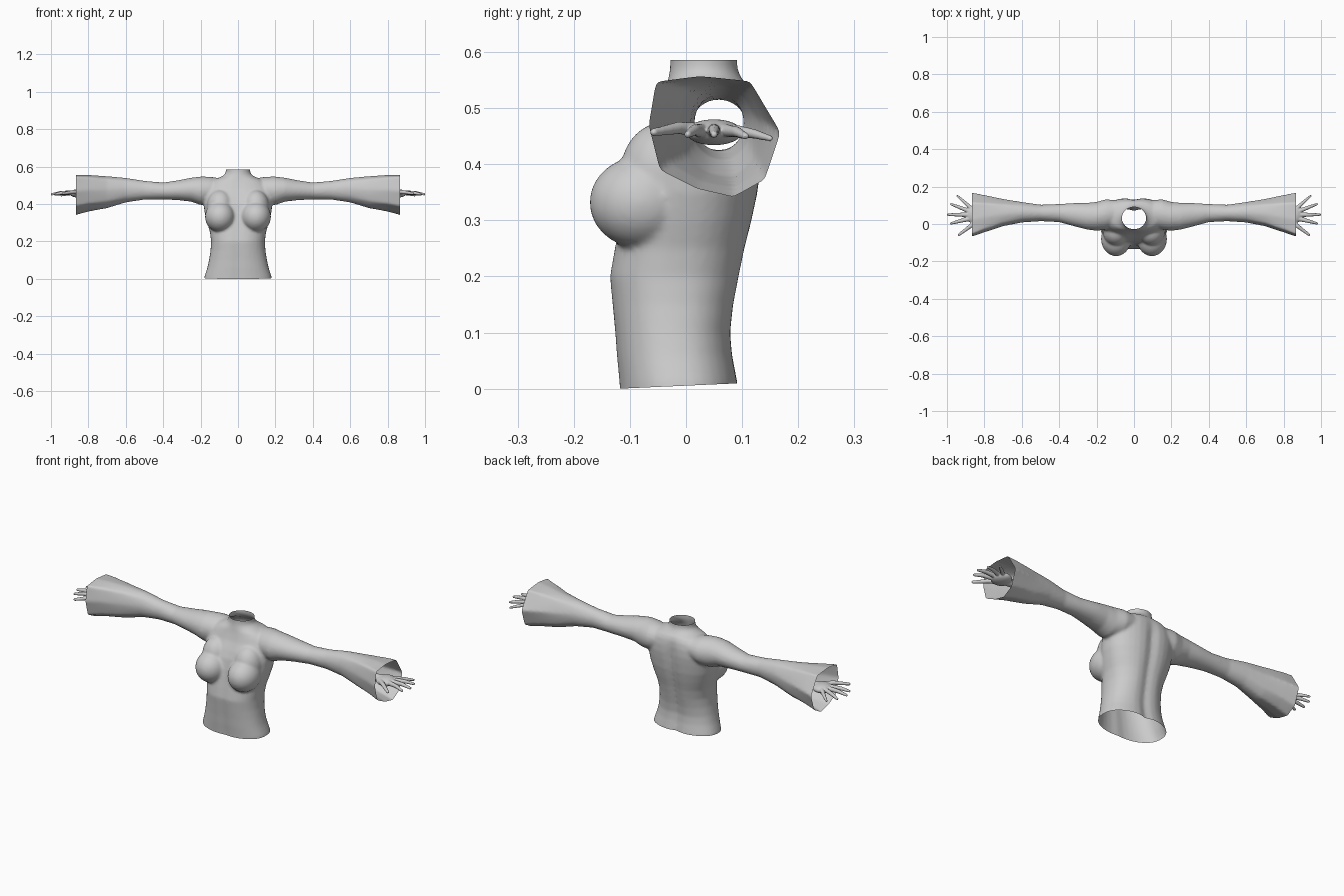
import bpy, bmesh, math
from mathutils import Vector

if "Cube" in bpy.data.objects:
    bpy.data.objects.remove(bpy.data.objects["Cube"])

N = 36

# nine-sided cuff outline in (y, z)
CUFF = [(-.065, .47), (-.052, .547), (.025, .557), (.114, .548), (.168, .457),
        (.14, .373), (.085, .342), (.02, .357), (-.045, .39)]
CY, CZ, RY, RZ = .0515, .4495, .1165, .1075


def cuff_unit(i):
    k, f = divmod(i, N // 9)
    a, b = Vector(CUFF[k]), Vector(CUFF[(k + 1) % 9])
    p = a.lerp(b, f / (N // 9))
    return Vector(((p.x - CY) / RY, (p.y - CZ) / RZ))


def loft(bm, rings):
    rows = [[bm.verts.new(p) for p in ring] for ring in rings]
    for a, b in zip(rows, rows[1:]):
        for i in range(N):
            j = (i + 1) % N
            bm.faces.new((a[i], a[j], b[j], b[i]))
    bm.faces.new(rows[0])
    bm.faces.new(rows[-1])


def ball(bm, centre, radii):
    made = bmesh.ops.create_uvsphere(bm, u_segments=32, v_segments=20, radius=1)
    for v in made['verts']:
        v.co = Vector(centre) + Vector(c * r for c, r in zip(v.co, radii))


def limb(bm, pts):
    # tapered rods joined by balls; pts = (x, y, z, radius)
    for *c, r in pts:
        ball(bm, c, (r, r, r))
    for p, q in zip(pts, pts[1:]):
        a, b = Vector(p[:3]), Vector(q[:3])
        m = (b - a).to_track_quat('Z', 'Y').to_matrix().to_4x4()
        m.translation = (a + b) / 2
        bmesh.ops.create_cone(bm, cap_ends=True, segments=16, radius1=p[3],
                              radius2=q[3], depth=(b - a).length, matrix=m)


def fuse(bm, name, voxel, passes):
    # merge overlapping solids into one smooth skin
    bmesh.ops.recalc_face_normals(bm, faces=bm.faces)
    me = bpy.data.meshes.new(name)
    bm.to_mesh(me)
    bm.free()
    ob = bpy.data.objects.new(name, me)
    bpy.context.collection.objects.link(ob)
    bpy.context.view_layer.objects.active = ob
    rm = ob.modifiers.new('fuse', 'REMESH')
    rm.mode = 'VOXEL'
    rm.voxel_size = voxel
    sm = ob.modifiers.new('soften', 'SMOOTH')
    sm.factor, sm.iterations = .5, passes
    for m in ('fuse', 'soften'):
        bpy.ops.object.modifier_apply(modifier=m)
    return ob


def smooth(ob):
    for p in ob.data.polygons:
        p.use_smooth = True


# torso: z, half width, front y, back y
TORSO = [(-.04, .185, -.118, .098), (.01, .18, -.121, .096), (.06, .164, -.126, .087),
         (.10, .155, -.129, .084), (.15, .147, -.134, .09), (.20, .144, -.139, .10),
         (.25, .15, -.13, .11), (.30, .165, -.12, .122), (.35, .178, -.11, .132),
         (.40, .184, -.098, .138), (.44, .186, -.08, .141), (.48, .18, -.057, .139),
         (.51, .16, -.045, .133), (.53, .13, -.038, .123), (.545, .092, -.034, .106),
         (.56, .069, -.03, .095), (.575, .065, -.028, .091), (.62, .066, -.028, .091)]
body = bmesh.new()
rings = []
for z, w, f, b in TORSO:
    ring = []
    for i in range(N):
        t = 2 * math.pi * i / N
        c, s = math.cos(t), math.sin(t)
        e = 2 / (2.3 if z < .54 else 2)
        x = w * math.copysign(abs(c) ** e, c)
        y = (f + b) / 2 + (b - f) / 2 * math.copysign(abs(s) ** e, s)
        # spine groove and faint midline in front
        g = math.exp(-(x / .03) ** 2) * max(0, min(1, (.55 - z) / .1))
        y -= g * (.014 if s > 0 else -.005)
        ring.append((x, y, z))
    rings.append(ring)
loft(body, rings)

# sleeves: x, y range, z range
ARM = [(.07, .0, .125, .43, .535), (.15, -.03, .132, .40, .546), (.20, -.036, .118, .395, .547),
       (.25, -.03, .113, .413, .541), (.32, -.012, .112, .421, .527), (.40, .01, .107, .425, .515),
       (.50, .015, .103, .424, .524), (.60, .008, .118, .408, .54), (.70, -.012, .135, .376, .549),
       (.80, -.045, .156, .358, .556), (.862, -.066, .168, .342, .557), (.91, -.075, .175, .335, .557)]
for side in (1, -1):
    rings = []
    for x, y0, y1, z0, z1 in ARM:
        k = max(0, min(1, (x - .55) / .3))
        ring = []
        for i in range(N):
            t = math.pi - .15 - 2 * math.pi * i / N
            u = Vector((math.cos(t), math.sin(t))).lerp(cuff_unit(i), k)
            ring.append((side * x, (y0 + y1) / 2 + u.x * (y1 - y0) / 2,
                         (z0 + z1) / 2 + u.y * (z1 - z0) / 2))
        rings.append(ring)
    loft(body, rings)
    # bust
    ball(body, (side * .096, -.08, .332), (.08, .092, .082))
    ball(body, (side * .095, -.04, .385), (.072, .077, .09))
top = fuse(body, 'torso_and_sleeves', .007, 6)

# open the hem, neck and cuffs
bm = bmesh.new()
bm.from_mesh(top.data)
for co, no in (((0, -.12, 0), (0, .045, -1)), ((0, .03, .586), (0, 0, 1)),
               ((.865, 0, 0), (1, 0, 0)), ((-.865, 0, 0), (-1, 0, 0))):
    bmesh.ops.bisect_plane(bm, geom=bm.verts[:] + bm.edges[:] + bm.faces[:],
                           plane_co=co, plane_no=no, clear_outer=True)
bm.to_mesh(top.data)
bm.free()
smooth(top)

# hand: palm, wrist, four fingers and a thumb
hand = bmesh.new()
ball(hand, (.85, .05, .457), (.05, .05, .023))
limb(hand, [(.78, .05, .457, .02), (.83, .05, .457, .022)])
FINGERS = [((.875, .088), (.912, .122), (.945, .15), .446, .0085),
           ((.885, .07), (.935, .09), (.978, .106), .45, .0095),
           ((.89, .049), (.945, .05), (.994, .05), .453, .01),
           ((.885, .027), (.935, .015), (.978, .003), .453, .01),
           ((.825, .03), (.875, -.012), (.935, -.057), .457, .011)]
for a, b, c, z, r in FINGERS:
    limb(hand, [(.83, .05 + (a[1] - .05) * .5, .458, r * 1.5), (*a, .46, r * 1.25),
                (*b, z + .008, r), (*c, z, r * .65)])
hands = fuse(hand, 'hands', .003, 3)
mir = hands.modifiers.new('mirror', 'MIRROR')
mir.use_mirror_merge = False
smooth(hands)
